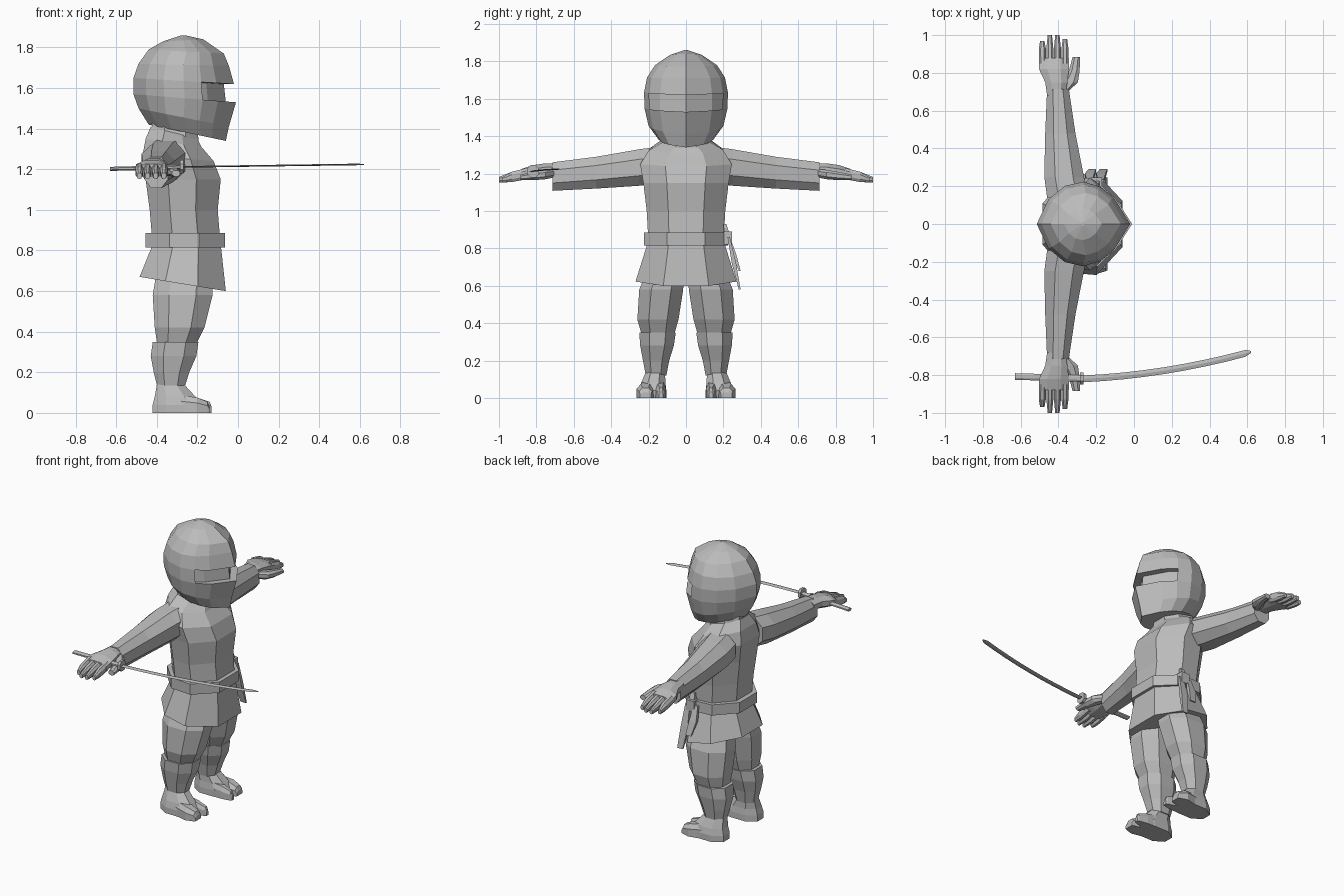
import bpy, bmesh
from mathutils import Vector

if "Cube" in bpy.data.objects:
    bpy.data.objects.remove(bpy.data.objects["Cube"], do_unlink=True)

clay = bpy.data.materials.new("plain_grey")
clay.use_nodes = True
GREY = (0.5, 0.5, 0.5, 1)
clay.diffuse_color = GREY
clay.node_tree.nodes["Principled BSDF"].inputs["Base Color"].default_value = GREY


def mirrored(half):
    """Close a half outline (v >= 0) into a full symmetric cross-section."""
    return half + [(u, -v) for u, v in reversed(half) if v > 0]


BOX = mirrored([(1, 1), (-1, 1)])
DIAMOND = mirrored([(1, 0), (0, 1), (-1, 0)])
OCTAGON = mirrored([(1, .45), (.45, 1), (-.45, 1), (-1, .45)])
TORSO = mirrored([(1, .45), (.35, 1), (-.4, .95), (-1, .4)])
HEAD = mirrored([(1, 0), (.65, .62), (.35, .88), (0, 1), (-.4, .9), (-.75, .58), (-1, 0)])
AXES = {"x": (0, 1, 2), "y": (1, 0, 2), "z": (2, 0, 1)}


def loft(name, axis, stations, plan=OCTAGON, mirror=False, edit=None):
    """Skin a cross-section through stations (t, a0, a1, b0, b1) along an axis.
    t may be a pair, which tilts the station from its a0 side to its a1 side."""
    t_i, a_i, b_i = AXES[axis]
    bm = bmesh.new()
    rings = []
    for t, a0, a1, b0, b1 in stations:
        t0, t1 = t if isinstance(t, tuple) else (t, t)
        ring = []
        for u, v in plan:
            p = Vector()
            p[t_i] = t0 + (t1 - t0) * (u + 1) / 2
            p[a_i] = a0 + (a1 - a0) * (u + 1) / 2
            p[b_i] = b0 + (b1 - b0) * (v + 1) / 2
            ring.append(bm.verts.new(p))
        rings.append(ring)
    n = len(plan)
    for low, high in zip(rings, rings[1:]):
        for i in range(n):
            j = (i + 1) % n
            bm.faces.new((low[i], low[j], high[j], high[i]))
    bm.faces.new(rings[0])
    bm.faces.new(rings[-1])
    if edit:
        edit(bm)
    bmesh.ops.recalc_face_normals(bm, faces=bm.faces[:])
    mesh = bpy.data.meshes.new(name)
    bm.to_mesh(mesh)
    bm.free()
    mesh.materials.append(clay)
    obj = bpy.data.objects.new(name, mesh)
    bpy.context.collection.objects.link(obj)
    if mirror:
        mod = obj.modifiers.new("mirror", "MIRROR")
        mod.use_axis = (False, True, False)
        mod.use_mirror_merge = False
    return obj


def level(t, back, front, half_width):
    return (t, back, front, -half_width, half_width)


def cut_eye_slot(bm):
    """Push the front band of the hood inward."""
    band = []
    for f in bm.faces:
        c = f.calc_center_median()
        if c.x > -.16 and 1.54 < c.z < 1.62:
            band.append(f)
    out = bmesh.ops.extrude_face_region(bm, geom=band)
    moved = [g for g in out["geom"] if isinstance(g, bmesh.types.BMVert)]
    bmesh.ops.translate(bm, verts=moved, vec=(-.05, 0, 0))
    bmesh.ops.delete(bm, geom=[f for f in band if f.is_valid], context="FACES")


# Hooded head
loft("hooded_head", "z", [
    level((1.42, 1.34), -.44, -.06, .145),
    level((1.5, 1.41), -.49, -.045, .2),
    level((1.57, 1.53), -.515, -.01, .222),
    level((1.65, 1.62), -.515, -.02, .224),
    level((1.72, 1.71), -.49, -.045, .208),
    level((1.79, 1.77), -.44, -.07, .165),
    level((1.83, 1.84), -.37, -.17, .085),
    level(1.86, -.28, -.26, .01)], HEAD, edit=cut_eye_slot)

# Neck and jacket
loft("neck", "z", [level((1.36, 1.3), -.43, -.19, .13), level((1.46, 1.4), -.42, -.2, .1)])
loft("jacket", "z", [
    level(.82, -.42, -.085, .2),
    level(1.0, -.435, -.1, .21),
    level(1.15, -.455, -.085, .228),
    level((1.27, 1.24), -.47, -.12, .245),
    level((1.35, 1.31), -.455, -.18, .2),
    level((1.41, 1.35), -.43, -.2, .12)], TORSO)
loft("belt", "z", [level(.815, -.455, -.065, .225), level(.885, -.455, -.065, .225)], TORSO)
loft("jacket_skirt", "z", [
    level((.67, .6), -.485, -.06, .27), level(.83, -.42, -.085, .205)], TORSO)

# Belt knot, loop and hanging tails on the left hip
loft("belt_knot", "z", [(.82, -.23, -.17, .2, .245), (.89, -.23, -.17, .2, .245)], BOX)
loft("belt_loop", "z", [(.87, -.22, -.18, .205, .235), (.93, -.215, -.185, .2, .215)], BOX)
for name, back, end in (("front_belt_tail", -.2, .58), ("rear_belt_tail", -.26, .68)):
    drop = .86 - end
    loft(name, "z", [
        (.86, back + .01, back + .04, .222, .235),
        (.86 - drop / 2, back, back + .05, .245, .268),
        (end, back + .02, back + .06, .282, .292)], BOX)

# Legs
loft("trouser_leg", "z", [
    (.7, -.4, -.13, .01, .2), (.58, -.42, -.125, .015, .25),
    (.42, -.41, -.165, .04, .26), (.35, -.4, -.2, .06, .24)], mirror=True)
loft("shin_wrap", "z", [
    ((.35, .35), -.42, -.195, .055, .25), (.28, -.43, -.205, .065, .245),
    (.2, -.415, -.24, .09, .23), (.12, -.395, -.265, .105, .215)], mirror=True)
loft("foot", "z", [
    (0, -.42, -.19, .105, .25), (.04, -.42, -.18, .105, .25),
    (.08, -.41, -.21, .11, .24), (.14, -.4, -.265, .112, .215)], mirror=True)
for name, inner, outer, tip in (("big_toe", .107, .165, -.13), ("outer_toes", .172, .265, -.14)):
    loft(name, "x", [
        (-.29, inner, outer - .02, 0, .09), (-.2, inner, outer, 0, .075),
        (tip - .01, inner + .01, outer - .015, 0, .055),
        (tip, inner + .015, outer - .02, 0, .03)],
        [(1, -1), (1, .3), (.5, 1), (-.5, 1), (-1, .3), (-1, -1)], mirror=True)

# Arms with open sleeves and hands
loft("sleeve", "y", [
    (.14, -.46, -.24, 1.15, 1.345), (.25, -.475, -.265, 1.135, 1.33),
    (.48, -.47, -.31, 1.12, 1.29), (.715, -.46, -.345, 1.108, 1.26)], mirror=True)
loft("palm", "y", [
    (.68, -.46, -.365, 1.185, 1.255), (.75, -.47, -.352, 1.18, 1.255),
    (.82, -.503, -.345, 1.17, 1.245), (.88, -.503, -.345, 1.165, 1.225)], mirror=True)
loft("thumb", "y", [
    (.7, -.39, -.35, 1.18, 1.225), (.75, -.38, -.297, 1.17, 1.22),
    (.81, -.345, -.288, 1.165, 1.21), (.885, -.325, -.285, 1.165, 1.195)], mirror=True)
for i, tip in enumerate((.97, 1, 1, .98)):
    x = -.504 + i * .04
    loft("finger", "y", [
        (.85, x, x + .038, 1.17, 1.23), (.93, x, x + .037, 1.155, 1.21),
        (tip, x + .007, x + .03, 1.153, 1.182)], mirror=True)

# Curved sword in the right hand
loft("sword_grip", "x", [
    (-.63, -.825, -.79, 1.192, 1.212), (-.27, -.835, -.8, 1.2, 1.222)])
loft("sword_guard", "x", [
    (-.285, -.85, -.785, 1.18, 1.245), (-.268, -.85, -.785, 1.18, 1.245)])
blade = []
for i in range(9):
    s = i / 8
    y = -.82 + .04 * s + .095 * s * s
    blade.append((-.27 + .86 * s, y - .018, y + .018, 1.208 + .012 * s, 1.216 + .012 * s))
blade.append((.62, -.682, -.672, 1.222, 1.226))
loft("sword_blade", "x", blade, DIAMOND)
